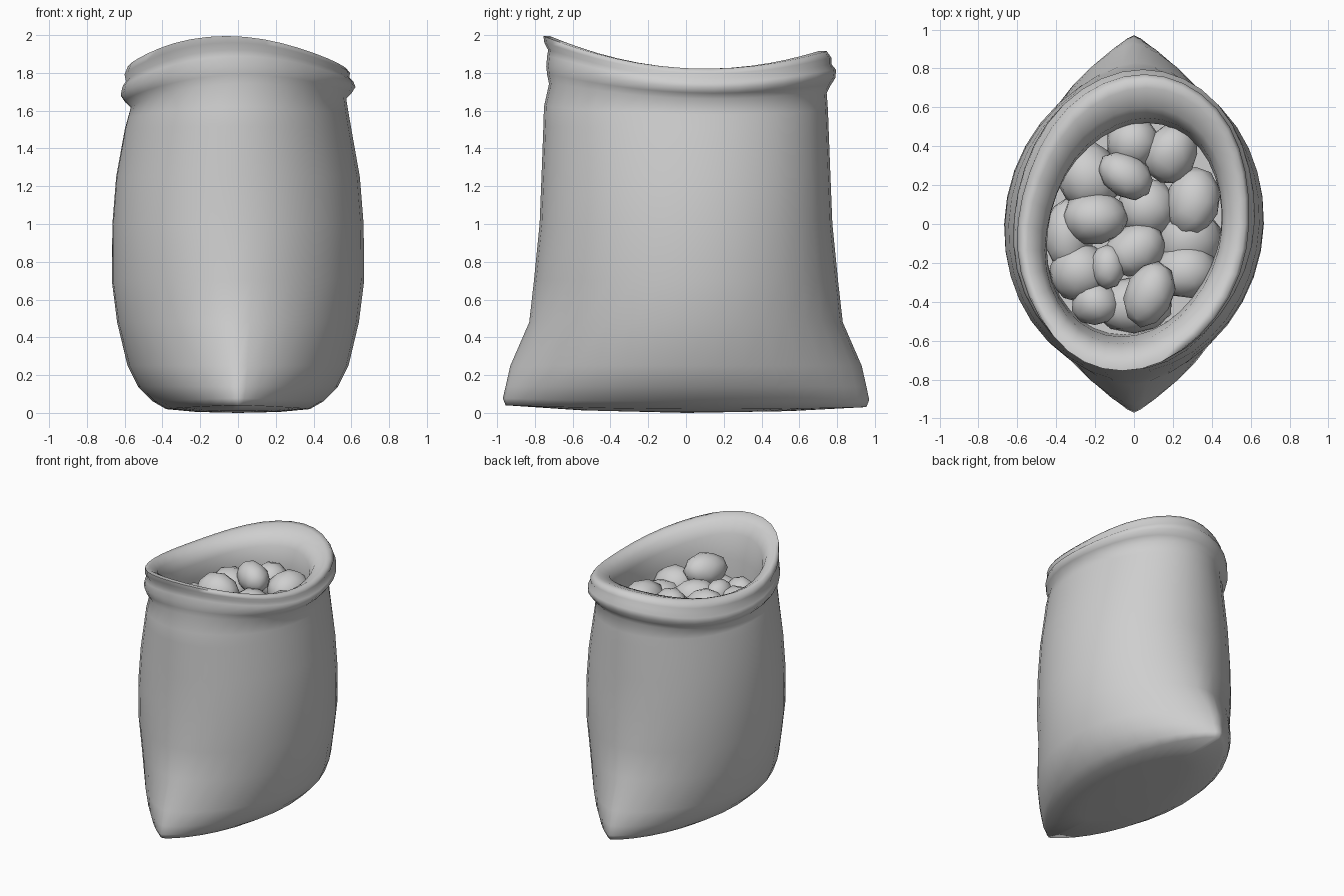
import bpy, bmesh, math, random
from mathutils import Vector, Matrix

if "Cube" in bpy.data.objects:
    bpy.data.objects.remove(bpy.data.objects["Cube"], do_unlink=True)

random.seed(4)
SIDES = 36
GREY = (0.62, 0.62, 0.62, 1)

grey = bpy.data.materials.new("plain_grey")
grey.use_nodes = True
grey.diffuse_color = GREY
grey.node_tree.nodes["Principled BSDF"].inputs["Base Color"].default_value = GREY


def finish(bm, name, angle):
    """Turn a bmesh into a smooth shaded grey object."""
    bmesh.ops.recalc_face_normals(bm, faces=bm.faces)
    mesh = bpy.data.meshes.new(name)
    bm.to_mesh(mesh)
    bm.free()
    mesh.materials.append(grey)
    obj = bpy.data.objects.new(name, mesh)
    bpy.context.collection.objects.link(obj)
    bpy.ops.object.select_all(action="DESELECT")
    obj.select_set(True)
    bpy.context.view_layer.objects.active = obj
    bpy.ops.object.shade_smooth_by_angle(angle=math.radians(angle))
    return obj


def ring(bm, z, rx, ry, point=1.0, sag=0.0, lean=0.0, cy=0.0, tilt=0.0):
    """One cross-section: point sharpens the y ends, sag lifts them, tilt lifts +x."""
    verts = []
    for i in range(SIDES):
        a = math.tau * i / SIDES
        c, t = math.cos(a), math.sin(a)
        wave = 1 + 0.01 * sag * math.sin(5 * a + 9 * z)
        x = math.copysign(abs(c) ** point, c) * rx * wave
        y = ry * t
        lift = sag * (0.13 * t * t - 0.04 * t) + tilt * c
        verts.append(bm.verts.new((x + lean * y, y + cy, z + lift)))
    return verts


def loft(bm, sections):
    rings = [ring(bm, *s) for s in sections]
    for low, high in zip(rings, rings[1:]):
        for i in range(SIDES):
            j = (i + 1) % SIDES
            bm.faces.new((low[i], low[j], high[j], high[i]))
    return rings


def cap(bm, loop, z):
    middle = bm.verts.new((0, 0, z))
    for i in range(SIDES):
        bm.faces.new((loop[i - 1], loop[i], middle))


# Sack: base, pillow-shaped body, neck, rolled cuff and inner lining
base_and_body = [
    (0.005, 0.22, 0.55, 1.2, 0.05),
    (0.02, 0.38, 0.955, 1.5, 0.12),
    (0.06, 0.45, 0.97, 1.5, 0.1),
    (0.14, 0.53, 0.955, 1.45),
    (0.25, 0.585, 0.93, 1.4),
    (0.48, 0.64, 0.83, 1.2, 0, 0.02),
    (0.7, 0.668, 0.805, 1.1, 0, 0.03),
    (1.0, 0.665, 0.775, 1, 0, 0.04),
    (1.25, 0.645, 0.765, 1, 0, 0.04),
    (1.5, 0.6, 0.755, 1, 0.1, 0.04),
    (1.57, 0.585, 0.752, 1, 0.3, 0.04, 0, 0.01),
]
cuff_and_lining = [
    (1.64, 0.57, 0.735, 1, 0.6, 0.04, 0.01, 0.025),
    (1.67, 0.60, 0.75, 1, 0.7, 0.05, 0.015, 0.025),
    (1.70, 0.62, 0.765, 1, 0.8, 0.06, 0.025, 0.025),
    (1.735, 0.61, 0.765, 1, 0.9, 0.06, 0.03, 0.02),
    (1.76, 0.59, 0.75, 1, 0.95, 0.06, 0.02, 0.015),
    (1.79, 0.595, 0.76, 1, 1, 0.07, 0.01, 0.01),
    (1.825, 0.575, 0.75, 1, 1, 0.08, -0.005),
    (1.825, 0.54, 0.71, 1, 1, 0.09, -0.01),
    (1.79, 0.48, 0.63, 1, 1, 0.1, -0.03),
    (1.72, 0.45, 0.58, 1, 0.9, 0.12, -0.035),
    (1.6, 0.445, 0.55, 1, 0.5, 0.12, -0.03),
    (1.45, 0.45, 0.55, 1, 0, 0.1, -0.02),
]
bm = bmesh.new()
loops = loft(bm, base_and_body + cuff_and_lining)
cap(bm, loops[0], 0.0)
cap(bm, loops[-1], 1.45)
finish(bm, "sack", 80)

# Potatoes: x, y, z, half width, half length, turn in degrees
potatoes = [
    (-0.04, 0.25, 1.65, 0.15, 0.115, -25),
    (-0.20, 0.03, 1.57, 0.17, 0.145, 15),
    (0.01, -0.13, 1.55, 0.165, 0.135, 25),
    (-0.14, -0.22, 1.59, 0.09, 0.12, 0),
    (0.08, -0.36, 1.66, 0.125, 0.17, -15),
    (-0.20, -0.41, 1.53, 0.125, 0.115, 0),
    (0.30, 0.12, 1.54, 0.14, 0.185, -5),
    (0.27, -0.24, 1.54, 0.155, 0.14, 10),
    (0.19, 0.36, 1.57, 0.14, 0.165, -20),
    (0.0, 0.42, 1.56, 0.14, 0.14, 0),
    (-0.24, 0.25, 1.50, 0.17, 0.19, 30),
    (0.06, 0.08, 1.50, 0.15, 0.16, 0),
    (-0.34, -0.06, 1.49, 0.13, 0.19, 0),
    (-0.28, -0.25, 1.50, 0.16, 0.15, 40),
    (0.0, -0.42, 1.47, 0.20, 0.14, 0),
    (0.28, -0.08, 1.45, 0.17, 0.19, 0),
]
for n, (x, y, z, rx, ry, turn) in enumerate(potatoes, 1):
    bm = bmesh.new()
    bmesh.ops.create_icosphere(bm, subdivisions=2, radius=1)
    bump = Vector((random.uniform(-1, 1), random.uniform(-1, 1), random.uniform(-1, 1)))
    for v in bm.verts:
        v.co *= 1 + 0.06 * math.sin(3 * v.co.dot(bump) + n)
    place = (Matrix.Translation((x, y, z))
             @ Matrix.Rotation(math.radians(turn), 4, "Z")
             @ Matrix.Diagonal((rx, ry, min(rx, ry), 1)))
    bmesh.ops.transform(bm, matrix=place, verts=bm.verts)
    finish(bm, f"potato_{n}", 60)
